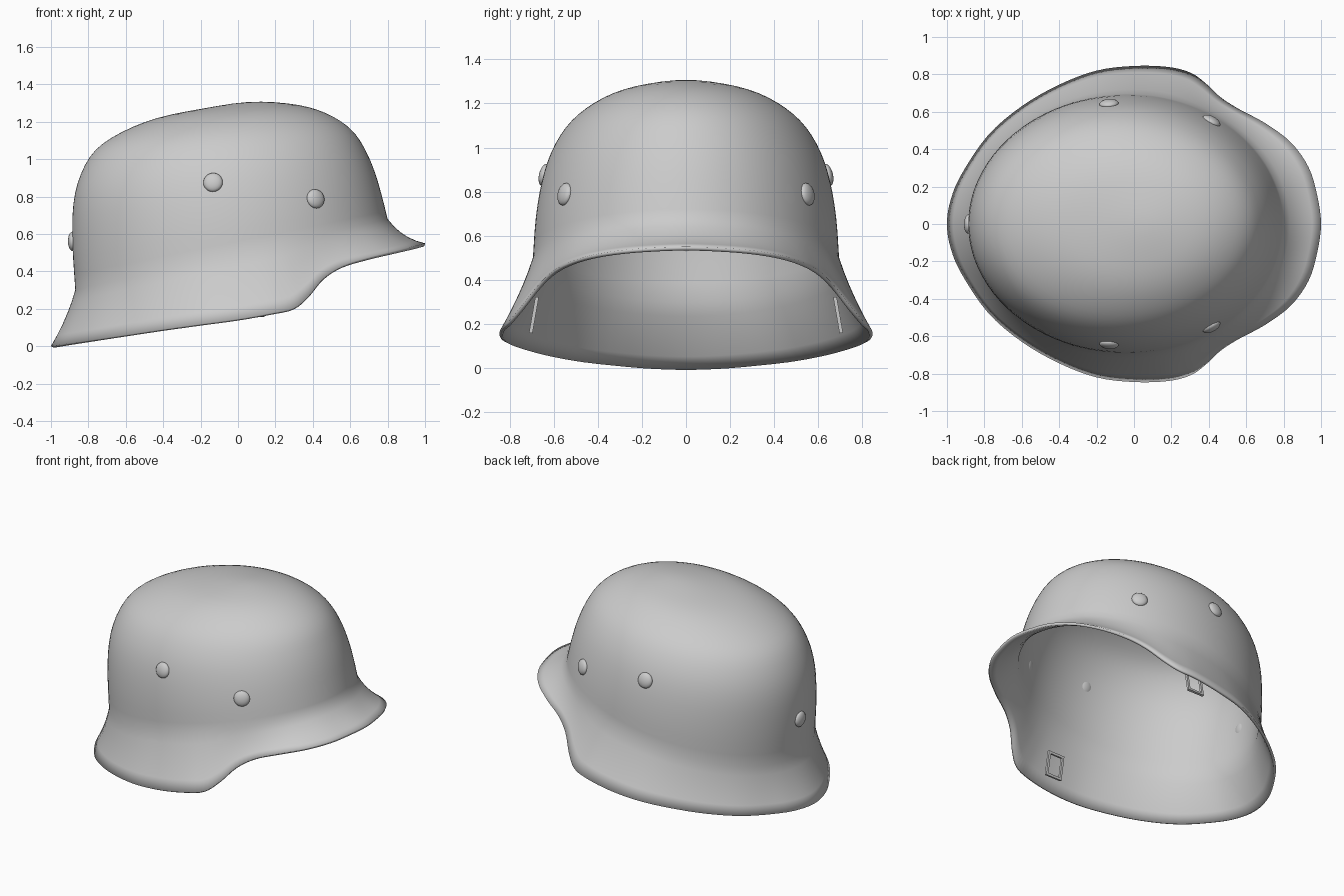
import bpy, bmesh, math
from mathutils import Vector
from mathutils.bvhtree import BVHTree

if "Cube" in bpy.data.objects:
    bpy.data.objects.remove(bpy.data.objects["Cube"])


def spline(pts, n):
    """Smooth curve through pts[1:-1]; the first and last points only guide the ends."""
    out = []
    for a, b, c, d in zip(pts, pts[1:], pts[2:], pts[3:]):
        for i in range(n):
            t = i / n
            out.append(tuple(0.5 * (2*q + (r-p)*t + (2*p-5*q+4*r-s)*t*t + (3*q-p-3*r+s)*t**3)
                             for p, q, r, s in zip(a, b, c, d)))
    out.append(tuple(pts[-2]))
    return out


def make_object(name, bm, angle=40):
    me = bpy.data.meshes.new(name)
    bm.to_mesh(me)
    ob = bpy.data.objects.new(name, me)
    bpy.context.collection.objects.link(ob)
    bpy.context.view_layer.objects.active = ob
    ob.select_set(True)
    bpy.ops.object.shade_smooth_by_angle(angle=math.radians(angle))
    ob.select_set(False)
    return ob


# Half outline of the rim, visor tip to neck guard (x, y, z)
rim = [(1, 0, .55), (.98, .15, .545), (.935, .3, .533), (.84, .435, .51), (.7, .54, .475),
       (.56, .615, .43), (.46, .68, .365), (.38, .755, .27), (.3, .81, .205), (.18, .84, .177),
       (0, .845, .145), (-.2, .82, .118), (-.4, .745, .09), (-.6, .63, .06), (-.78, .475, .033),
       (-.92, .27, .012), (-.98, .13, .003), (-1, 0, 0)]
flip = lambda p: (p[0], -p[1], p[2])
half = spline([flip(rim[1])] + rim + [flip(rim[-2])], 4)
rim_loop = half + [flip(p) for p in half[-2:0:-1]]

# Dome sections: back x, back z, front x, front z, half width
dome = [(-.87, .30, .80, .68, .695), (-.885, .55, .77, .80, .682), (-.88, .76, .735, .92, .655),
        (-.84, .92, .69, 1.03, .612), (-.76, 1.05, .63, 1.13, .545), (-.62, 1.145, .545, 1.205, .455),
        (-.43, 1.22, .42, 1.265, .335), (-.2, 1.268, .26, 1.298, .19), (.05, 1.305, .05, 1.305, 0)]
start = tuple(2*a - b for a, b in zip(dome[0], dome[1]))
end = (.26, 1.298, -.2, 1.268, -.19)
sections = spline([start] + dome + [end], 3)

# Shell: flared skirt and visor, then the dome
bm = bmesh.new()
columns = []
for p in rim_loop:
    phi = math.atan2(p[1] / .8, p[0])
    c, s = math.cos(phi), math.sin(phi)
    wall = [Vector(((xb+xf)/2 + (xf-xb)/2*c, hw*s, (zb+zf)/2 + (zf-zb)/2*c))
            for xb, zb, xf, zf, hw in sections]
    low, top = Vector(p), wall[0]
    ctrl = (low + top) / 2
    ctrl.x *= .975
    ctrl.y *= .975
    ctrl.z -= .04 * max(0, c)
    skirt = [low*(1-t)**2 + ctrl*2*t*(1-t) + top*t*t for t in (0, .2, .4, .6, .8)]
    columns.append([bm.verts.new(v) for v in skirt + wall])
for a, b in zip(columns, columns[1:] + columns[:1]):
    for i in range(len(a) - 1):
        bm.faces.new((a[i], b[i], b[i+1], a[i+1]))
bmesh.ops.remove_doubles(bm, verts=bm.verts, dist=.0005)
bmesh.ops.recalc_face_normals(bm, faces=bm.faces)
if max(bm.faces, key=lambda f: f.calc_center_median().z).normal.z < 0:
    bmesh.ops.reverse_faces(bm, faces=bm.faces)
bm.normal_update()
tree = BVHTree.FromBMesh(bm)
shell = make_object("helmet_shell", bm, 50)
sol = shell.modifiers.new("thickness", 'SOLIDIFY')
sol.thickness = .018
sol.offset = -1


# Domed rivets seated on the shell surface
def rivet(name, target):
    loc, normal, _, _ = tree.find_nearest(Vector(target))
    rb = bmesh.new()
    bmesh.ops.create_uvsphere(rb, u_segments=20, v_segments=10, radius=1)
    for v in rb.verts:
        v.co = Vector((v.co.x*.052, v.co.y*.052, v.co.z*.024))
    ob = make_object(name, rb)
    ob.location = loc
    ob.rotation_euler = normal.to_track_quat('Z', 'Y').to_euler()


for side, label in ((-1, "near"), (1, "far")):
    rivet("side_rivet_" + label, (-.135, side*.66, .88))
    rivet("front_rivet_" + label, (.42, side*.56, .79))
rivet("back_rivet", (-.9, 0, .56))


# Rectangular strap loops hanging inside each side
def strap_loop(name, side):
    lb = bmesh.new()
    w, h, t = .055, .075, .016
    for x, z, sx, sz in ((-w, 0, t, 2*h+t), (w, 0, t, 2*h+t), (0, -h, 2*w, t), (0, h, 2*w, t)):
        r = bmesh.ops.create_cube(lb, size=1)
        for v in r['verts']:
            v.co = Vector((x + v.co.x*sx, v.co.y*t, z + v.co.z*sz))
    ob = make_object(name, lb)
    ob.location = (.08, side*.69, .24)
    ob.rotation_euler = (side*math.radians(10), 0, 0)


strap_loop("strap_loop_near", -1)
strap_loop("strap_loop_far", 1)
